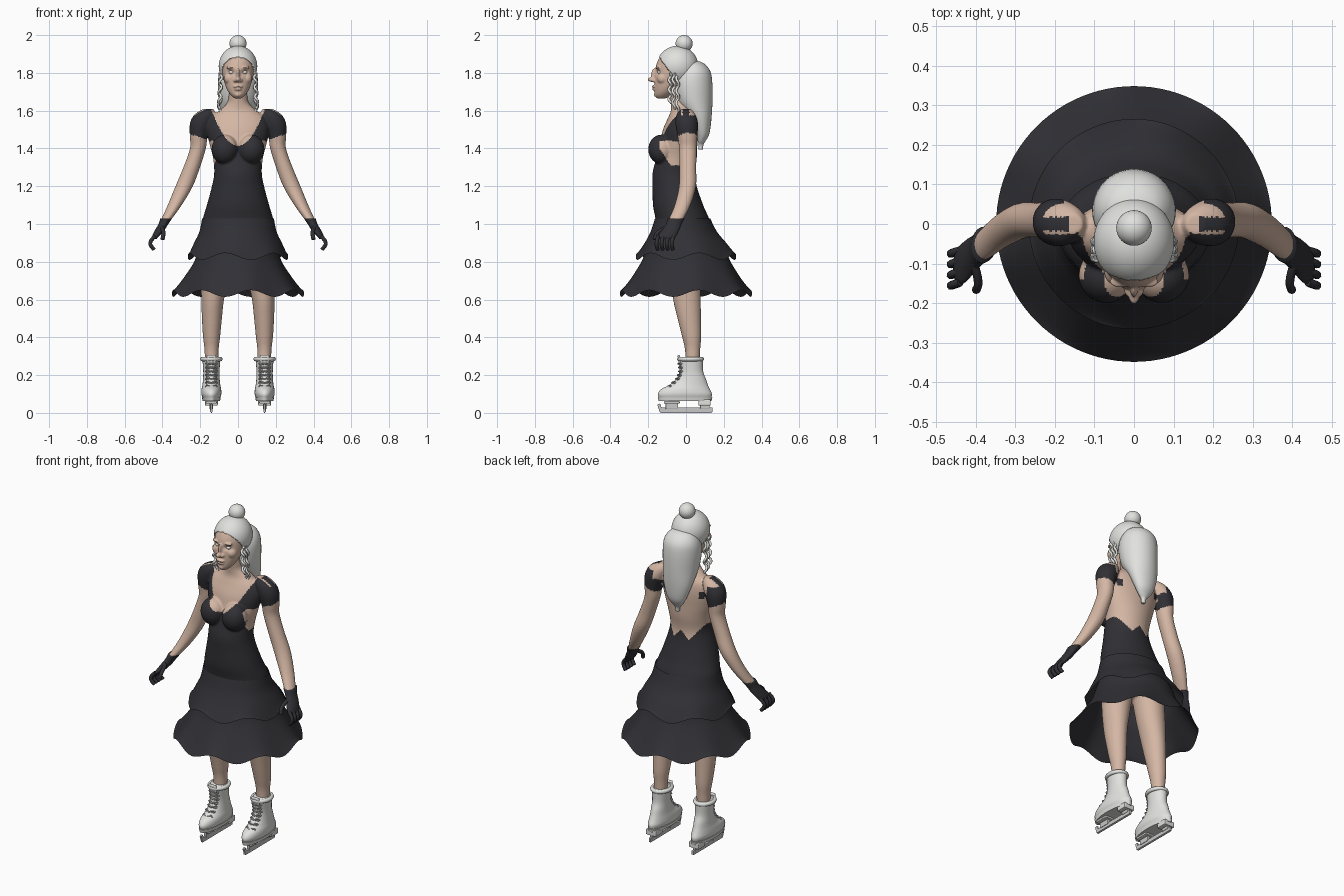
import bpy, bmesh, math
from mathutils import Matrix, Vector

cube = bpy.data.objects.get("Cube")
if cube:
    bpy.data.objects.remove(cube)


def material(name, r, g, b):
    m = bpy.data.materials.new(name)
    m.use_nodes = True
    m.diffuse_color = (r, g, b, 1)
    m.node_tree.nodes["Principled BSDF"].inputs["Base Color"].default_value = (r, g, b, 1)
    return m


SKIN = material("skin", .66, .47, .37)
DRESS = material("dress_black", .03, .03, .036)
HAIR = material("silver_hair", .75, .75, .73)
BOOT = material("white_leather", .76, .76, .74)
LACE = material("grey_lace", .4, .4, .4)
METAL = material("blade_metal", .58, .58, .58)


def spline(rows, k):
    """Smoothly interpolate rows of numbers."""
    out, n = [], len(rows) - 1
    for i in range(n):
        four = rows[max(i - 1, 0)], rows[i], rows[i + 1], rows[min(i + 2, n)]
        for j in range(k):
            t = j / k
            out.append([.5 * (2 * b + (c - a) * t + (2 * a - 5 * b + 4 * c - d) * t * t
                              + (3 * b - a - 3 * c + d) * t ** 3) for a, b, c, d in zip(*four)])
    out.append(rows[-1])
    return out


def loft(bm, rows, side=1, seg=40, k=4, cap=True, amp=0, waves=0):
    """Skin elliptical rings given as (z, cx, cy, rx, ry)."""
    rings, rows = [], spline(rows, k)
    for i, (z, cx, cy, rx, ry) in enumerate(rows):
        w = amp * (i / (len(rows) - 1)) ** 2
        angles = [math.tau * j / seg for j in range(seg)]
        rings.append([bm.verts.new((side * cx + rx * math.cos(a), cy + ry * math.sin(a),
                                    z + w * math.sin(waves * a))) for a in angles])
    for a, b in zip(rings, rings[1:]):
        for j in range(seg):
            n = (j + 1) % seg
            bm.faces.new((a[j], a[n], b[n], b[j]))
    if cap:
        bm.faces.new(rings[0])
        bm.faces.new(rings[-1])


def ball(bm, centre, radii):
    m = Matrix.Translation(centre) @ Matrix.Diagonal((*radii, 1))
    bmesh.ops.create_uvsphere(bm, u_segments=32, v_segments=20, radius=1, matrix=m)


def box(bm, centre, size, tilt=0):
    m = Matrix.Translation(centre) @ Matrix.Rotation(tilt, 4, 'X') @ Matrix.Diagonal((*size, 1))
    bmesh.ops.create_cube(bm, size=1, matrix=m)


def bake(ob):
    """Replace an object by its evaluated mesh."""
    dg = bpy.context.evaluated_depsgraph_get()
    me = bpy.data.meshes.new_from_object(ob.evaluated_get(dg))
    name = ob.name
    bpy.data.objects.remove(ob)
    new = bpy.data.objects.new(name, me)
    bpy.context.collection.objects.link(new)
    return new


def finish(name, bm, *mats, voxel=0, bevel=0, smooth=True):
    bmesh.ops.recalc_face_normals(bm, faces=bm.faces)
    me = bpy.data.meshes.new(name)
    bm.to_mesh(me)
    bm.free()
    ob = bpy.data.objects.new(name, me)
    bpy.context.collection.objects.link(ob)
    if voxel:
        r = ob.modifiers.new("blend", 'REMESH')
        r.mode, r.voxel_size = 'VOXEL', voxel
        s = ob.modifiers.new("soften", 'SMOOTH')
        s.factor, s.iterations = .5, 4
        ob = bake(ob)
    if bevel:
        b = ob.modifiers.new("bevel", 'BEVEL')
        b.width, b.segments = bevel, 2
    ob.data.materials.clear()
    for m in mats:
        ob.data.materials.append(m)
    for p in ob.data.polygons:
        p.use_smooth = smooth
    return ob


def tube(name, points, r, mat, closed=False):
    cu = bpy.data.curves.new(name, 'CURVE')
    cu.dimensions, cu.bevel_depth, cu.bevel_resolution, cu.use_fill_caps = '3D', r, 2, True
    sp = cu.splines.new('POLY')
    sp.points.add(len(points) - 1)
    for p, co in zip(sp.points, points):
        p.co = (*co, 1)
    sp.use_cyclic_u = closed
    ob = bpy.data.objects.new(name, cu)
    bpy.context.collection.objects.link(ob)
    ob = bake(ob)
    ob.data.materials.clear()
    ob.data.materials.append(mat)
    ob.data.shade_smooth()


# Body: torso, neck, arms and legs blended into one skin
bm = bmesh.new()
loft(bm, [(.86, 0, -.01, .16, .12), (.95, 0, -.015, .192, .15), (1.02, 0, -.018, .188, .143),
          (1.1, 0, -.042, .165, .133), (1.2, 0, -.06, .138, .117), (1.27, 0, -.065, .126, .112),
          (1.35, 0, -.05, .132, .107), (1.42, 0, -.04, .15, .1), (1.5, 0, -.03, .165, .092),
          (1.56, 0, -.02, .15, .076), (1.6, 0, -.02, .1, .06), (1.64, 0, -.03, .058, .05),
          (1.68, 0, -.04, .05, .046), (1.75, 0, -.05, .05, .046)])
for s in (1, -1):
    ball(bm, (s * .07, -.13, 1.395), (.07, .07, .078))
    loft(bm, [(1.61, .155, 0, .025, .025), (1.58, .175, 0, .055, .05), (1.53, .195, .004, .06, .06),
              (1.46, .208, .008, .047, .052), (1.4, .212, .01, .042, .047), (1.3, .245, .01, .044, .044),
              (1.2, .285, .008, .046, .045), (1.1, .335, -.018, .037, .042),
              (1.02, .382, -.055, .026, .038), (1, .39, -.06, .02, .03)], s)
    loft(bm, [(.92, .1, -.01, .085, .09), (.75, .12, -.005, .078, .082), (.6, .134, .005, .06, .073),
              (.5, .138, .017, .053, .062), (.4, .14, .03, .045, .05), (.33, .14, .035, .037, .04),
              (.22, .14, .035, .035, .036)], s)
body = finish("body_with_bodice", bm, SKIN, DRESS, voxel=.006)


def is_dress(c):
    """Bodice, open back, side cutouts and cap sleeves."""
    ax, y, z = abs(c.x), c.y, c.z
    if z < .9:
        return False
    if z < 1.47 and ax > .16 + max(0, 1.4 - z) * .35:
        return z > 1.46 + (ax - .2) * .4
    if z < 1.31 or (z < 1.44 and y < -.14 + max(0, .67 * (1.4 - z))):
        back = 1.27 - ax if ax < .05 else 1.22 + (ax - .05) * 1.3
        return z < (back if y > -.04 else 1.415 + 9.6 * ax * ax)
    if z < 1.44:
        return False
    if ax > .15 and z > 1.46 + (ax - .2) * .4:
        if z > 1.575 and y > -.025:
            return abs(y) < .018 and ax > .165
        return not (y > .02 and z > 1.53 and ax < .18)
    if y > .02:
        return ax > .11 and 1.48 < z < 1.52
    return y < -.02 and z < 1.415 + 9.6 * ax * ax


for p in body.data.polygons:
    p.material_index = int(is_dress(p.center))

# Head with facial forms
bm = bmesh.new()
loft(bm, [(1.665, 0, -.13, .018, .022), (1.68, 0, -.12, .036, .045), (1.7, 0, -.11, .052, .057),
          (1.73, 0, -.095, .066, .073), (1.77, 0, -.08, .077, .087), (1.81, 0, -.065, .084, .098),
          (1.85, 0, -.055, .085, .1), (1.89, 0, -.05, .073, .083), (1.92, 0, -.045, .045, .05),
          (1.93, 0, -.045, .02, .02)])
ball(bm, (0, -.174, 1.765), (.015, .029, .014))
ball(bm, (0, -.164, 1.79), (.01, .021, .036))
ball(bm, (0, -.163, 1.728), (.027, .018, .008))
ball(bm, (0, -.161, 1.714), (.022, .018, .009))
ball(bm, (0, -.152, 1.685), (.02, .018, .015))
for s in (1, -1):
    ball(bm, (s * .014, -.168, 1.76), (.011, .015, .01))
    ball(bm, (s * .036, -.146, 1.828), (.026, .015, .008))
    ball(bm, (s * .047, -.122, 1.77), (.028, .032, .03))
head = finish("head", bm, SKIN, voxel=.004)
for v in head.data.vertices:
    if v.co.y < -.08:
        dx, dz = (abs(v.co.x) - .035) / .018, (v.co.z - 1.803) / .012
        v.co.y += .014 * math.exp(-dx * dx - dz * dz)
bm = bmesh.new()
for s in (1, -1):
    ball(bm, (s * .035, -.138, 1.803), (.014, .013, .01))
finish("eyes", bm, HAIR)

# Hair: cap cut along the hairline, bun, long fall and curled side locks
bm = bmesh.new()
bmesh.ops.create_uvsphere(bm, u_segments=96, v_segments=64, radius=1,
                          matrix=Matrix.Translation((0, -.045, 1.835)) @ Matrix.Diagonal((.102, .11, .108, 1)))
low = [f for f in bm.faces if f.calc_center_median().z < 1.895 - 1.44 * (f.calc_center_median().y + .15)]
bmesh.ops.delete(bm, geom=low, context='FACES')
cap = finish("hair_cap", bm, HAIR)
thick = cap.modifiers.new("thickness", 'SOLIDIFY')
thick.thickness = .01
bm = bmesh.new()
ball(bm, (0, -.01, 1.955), (.045, .045, .045))
finish("hair_bun", bm, HAIR)
bm = bmesh.new()
loft(bm, [(1.865, 0, .04, .02, .015), (1.85, 0, .04, .065, .055), (1.81, 0, .038, .096, .09),
          (1.75, 0, .034, .106, .105), (1.65, 0, .045, .1, .095), (1.56, 0, .075, .085, .06),
          (1.48, 0, .087, .058, .037), (1.44, 0, .083, .034, .021), (1.42, 0, .08, .016, .013),
          (1.395, 0, .078, .011, .011)])
finish("hair_fall", bm, HAIR)
for s in (1, -1):
    for n, (y, end) in enumerate(((-.085, 1.64), (-.065, 1.61), (-.045, 1.59))):
        pts = []
        for i in range(40):
            t = i / 39
            a = t * 20 + n
            pts.append((s * (.09 + .008 * t + .007 * math.cos(a)), y + .007 * math.sin(a),
                        1.8 + (end - 1.8) * t))
        tube("side_lock", pts, .007, HAIR)

# Two flared skirt tiers with waving hems
bm = bmesh.new()
loft(bm, [(1.03, 0, -.018, .19, .146), (.96, 0, -.012, .204, .175), (.9, 0, -.003, .232, .215),
          (.85, 0, 0, .254, .25), (.828, 0, 0, .266, .266)], seg=96, cap=False, amp=.018, waves=6)
finish("upper_skirt_tier", bm, DRESS)
bm = bmesh.new()
loft(bm, [(.93, 0, -.005, .195, .17), (.87, 0, 0, .21, .208), (.8, 0, 0, .232, .236),
          (.72, 0, 0, .282, .284), (.66, 0, 0, .325, .326), (.632, 0, 0, .349, .349)],
     seg=96, cap=False, amp=.018, waves=8)
finish("lower_skirt_tier", bm, DRESS)

# Gloves and skates
for s, side in ((1, "left_"), (-1, "right_")):
    bm = bmesh.new()
    loft(bm, [(1.03, .38, -.052, .031, .045), (1, .395, -.065, .026, .041), (.97, .413, -.08, .025, .045),
              (.94, .433, -.1, .02, .05), (.92, .445, -.108, .013, .046)], s)
    finish(side + "glove", bm, DRESS)
    for i in range(4):
        y = -.148 + i * .027
        path = [(.44, y, .935), (.46, y - .006, .912), (.463, y - .008, .89), (.445, y - .002, .865)]
        tube(side + "finger", [(s * a, b, c) for a, b, c in spline(path, 4)], .0105, DRESS)
    path = [(.405, -.1, .985), (.396, -.135, .965), (.395, -.157, .945), (.4, -.167, .918)]
    tube(side + "thumb", [(s * a, b, c) for a, b, c in spline(path, 4)], .011, DRESS)

    cx = s * .141
    bm = bmesh.new()
    loft(bm, [(.078, .141, -.005, .046, .138), (.1, .141, -.006, .053, .143), (.125, .141, -.003, .052, .129),
              (.15, .141, .015, .047, .1), (.18, .141, .027, .044, .078), (.22, .141, .028, .043, .063),
              (.28, .141, .025, .047, .066), (.295, .141, .025, .047, .065)], s)
    finish(side + "boot", bm, BOOT)
    ring = [math.tau * i / 40 for i in range(40)]
    tube(side + "boot_cuff", [(cx + .048 * math.cos(a), .024 + .06 * math.sin(a), .285) for a in ring],
         .012, BOOT, True)
    bm = bmesh.new()
    box(bm, (cx, -.036, .285), (.05, .012, .045), .15)
    finish(side + "boot_tongue", bm, BOOT, bevel=.005)

    # Crossing laces with eyelet hooks
    front = [(.14, -.095), (.16, -.072), (.18, -.052), (.2, -.042), (.22, -.035), (.24, -.036), (.26, -.039)]
    bm = bmesh.new()
    for z, y in front:
        for d in (1, -1):
            tube(side + "lace", [(cx - .026 * d, y + .012, z - .006), (cx, y - .003, z),
                                 (cx + .026 * d, y + .012, z + .006)], .004, LACE)
            ball(bm, (cx + .028 * d, y + .013, z), (.005, .006, .005))
    finish(side + "lace_hooks", bm, LACE)

    # Sole, heel, blade posts and blade
    bm = bmesh.new()
    loft(bm, [(.062, .141, -.005, .046, .14), (.082, .141, -.005, .05, .145)], s, k=1)
    finish(side + "sole", bm, BOOT, smooth=False)
    bm = bmesh.new()
    box(bm, (cx, .098, .055), (.068, .065, .034))
    box(bm, (cx, -.075, .056), (.06, .085, .014))
    finish(side + "heel_and_plate", bm, BOOT, bevel=.006, smooth=False)
    bm = bmesh.new()
    box(bm, (cx, .1, .033), (.018, .05, .024))
    box(bm, (cx, -.075, .036), (.018, .065, .032))
    box(bm, (cx, 0, .016), (.013, .28, .024))
    box(bm, (cx, -.139, .03), (.012, .016, .035), .35)
    box(bm, (cx, 0, .004), (.006, .27, .008))
    finish(side + "blade", bm, METAL, bevel=.002, smooth=False)
